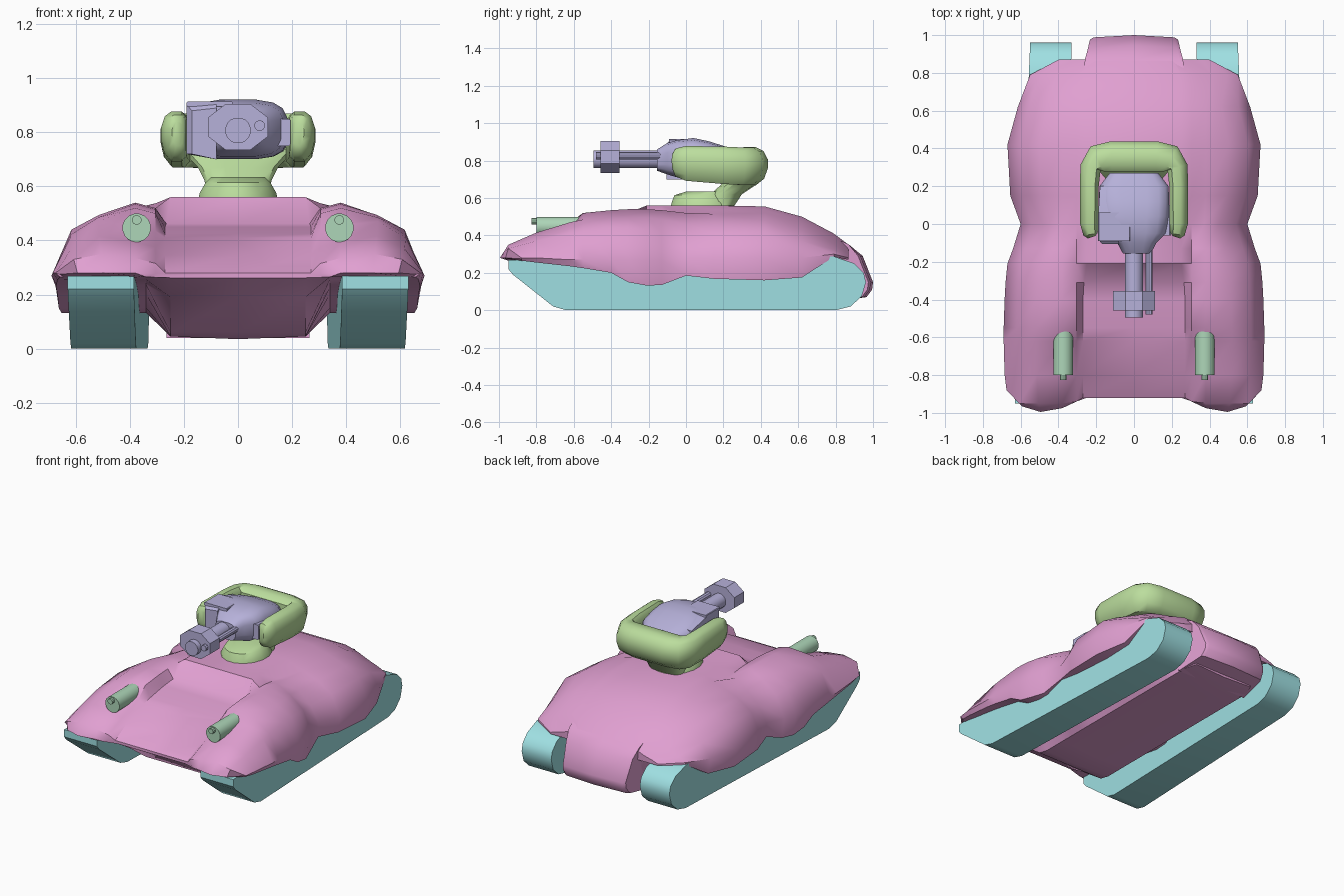
import bpy, bmesh, math
from mathutils import Vector

if "Cube" in bpy.data.objects:
    bpy.data.objects.remove(bpy.data.objects["Cube"])


def mat(name, col):
    m = bpy.data.materials.new(name)
    m.diffuse_color = (*col, 1)
    m.use_nodes = True
    m.node_tree.nodes["Principled BSDF"].inputs["Base Color"].default_value = m.diffuse_color
    return m


PINK = mat("pink hull", (0.75, 0.35, 0.64))
CYAN = mat("cyan track", (0.35, 0.75, 0.77))
GREEN = mat("leaf green", (0.50, 0.73, 0.34))
LILAC = mat("lilac", (0.47, 0.44, 0.70))
PALE = mat("pale green", (0.42, 0.67, 0.48))


def loft(name, rings, material, angle=35, caps=None):
    """Skin a list of equal-length vertex rings and cap both ends."""
    bm = bmesh.new()
    vr = [[bm.verts.new(p) for p in r] for r in rings]
    n = len(vr[0])
    for a, b in zip(vr, vr[1:]):
        for i in range(n):
            j = (i + 1) % n
            bm.faces.new((a[i], a[j], b[j], b[i]))
    for cap in caps or [range(n)]:
        bm.faces.new([vr[0][i] for i in cap][::-1])
    bm.faces.new(vr[-1])
    bmesh.ops.remove_doubles(bm, verts=bm.verts, dist=0.0005)
    bmesh.ops.recalc_face_normals(bm, faces=bm.faces)
    me = bpy.data.meshes.new(name)
    bm.to_mesh(me)
    bm.free()
    me.materials.append(material)
    ob = bpy.data.objects.new(name, me)
    bpy.context.collection.objects.link(ob)
    bpy.ops.object.select_all(action='DESELECT')
    ob.select_set(True)
    bpy.context.view_layer.objects.active = ob
    bpy.ops.object.shade_smooth_by_angle(angle=math.radians(angle))
    return ob


def oval(rx, ry, n=12, power=1.0):
    """2D superellipse outline, power < 1 makes it boxier."""
    pts = []
    for k in range(n):
        a = 2 * math.pi * (k + 0.5) / n
        c, s = math.cos(a), math.sin(a)
        pts.append((math.copysign(abs(c) ** power, c) * rx,
                    math.copysign(abs(s) ** power, s) * ry))
    return pts


def tube_y(name, x, z, r, y0, y1, material, n=16):
    return loft(name, [[(x + u, y, z + v) for u, v in oval(r, r, n)] for y in (y0, y1)], material)


def block(name, x0, x1, y0, y1, z0, z1, material, c=0.015):
    """Box along y with chamfered long edges."""
    sec = [(x0 + c, z0), (x1 - c, z0), (x1, z0 + c), (x1, z1 - c),
           (x1 - c, z1), (x0 + c, z1), (x0, z1 - c), (x0, z0 + c)]
    return loft(name, [[(x, y, z) for x, z in sec] for y in (y0, y1)], material)


# Hull: y, centre z, trough x, crest z, shoulder z, edge z, half width, widest z, skirt z, belly z
stations = [
    (-1.00, .275, .27, .28, .28, .28, .66, .275, .265, .268),
    (-0.95, .28, .27, .335, .35, .33, .675, .28, .265, .262),
    (-0.80, .345, .27, .395, .415, .37, .685, .28, .255, .19),
    (-0.62, .41, .27, .455, .47, .41, .69, .27, .235, .06),
    (-0.55, .425, .27, .52, .485, .42, .69, .27, .225, .045),
    (-0.40, .45, .27, .535, .495, .44, .685, .27, .20, .045),
    (-0.31, .462, .265, .54, .495, .44, .68, .27, .15, .045),
    (-0.21, .56, .25, .54, .495, .43, .67, .27, .132, .045),
    (-0.13, .56, .25, .535, .485, .41, .64, .27, .135, .045),
    (0.00, .56, .25, .52, .46, .38, .60, .28, .185, .045),
    (0.15, .56, .25, .515, .475, .41, .655, .28, .168, .045),
    (0.42, .555, .25, .52, .48, .42, .67, .28, .16, .045),
    (0.62, .50, .25, .47, .43, .37, .615, .28, .175, .045),
    (0.79, .41, .25, .385, .355, .325, .55, .30, .285, .045),
    (0.87, .35, .20, .33, .31, .295, .40, .28, .27, .05),
]
nose = (-.92, -.92, -.94, -.975, -.995, -.965, -.88, -.88, -.95, -.92, -.92)  # rounded fronts
rings = []
for y, zc, xb, zk, zd, ze, w, zw, zs, zb in stations:
    lip = max(zk - .02, .277) if y < .1 else (zc + zk) / 2
    half = [(0, zc), (xb, zc), (min(.305, .54 * w), lip), (min(.38, .62 * w), zk), (.75 * w, zd),
            (.9 * w, ze), (w, zw), (max(.975 * w, min(w, .598)), zs), (min(.34, .6 * w), zs),
            (min(.25, .55 * w), zb), (0, zb - (.01 if zb < .06 else 0))]
    pts = [(x, max(y, lim), z) for (x, z), lim in zip(half, nose)]
    rings.append(pts + [(-x, yy, z) for x, yy, z in pts[-2:0:-1]])
caps = [(0, 1, 9, 10), (1, 2, 3, 8, 9), (3, 4, 5, 7, 8), (5, 6, 7)]
caps += [[(20 - i) % 20 for i in c][::-1] for c in caps]
loft("hull", rings, PINK, 40, caps)

# Rear hull section between the tracks, tapering backwards
tail = [(.75, .405), (.87, .352), (.93, .29), (.985, .15), (.98, .11), (.95, .07), (.75, .04)]
loft("hull_tail", [[(s * (.265 - .035 * max(0, (y - .85) / .15)), y + (d if y > .9 else 0), z)
                    for y, z in tail]
                   for s, d in ((-1, -.01), (-.92, .003), (0, .015), (.92, .003), (1, -.01))], PINK)

# Tracks, slightly closer together at the rear
side = [(-.95, .268), (-.95, .22), (-.925, .19), (-.71, .02), (-.64, 0), (.80, 0), (.88, .02),
        (.94, .075), (.962, .15), (.95, .20), (.90, .25), (.79, .288), (.5, .29), (-.7, .27)]
for s, label in ((1, "left"), (-1, "right")):
    def lean(xf, xr):
        return [(s * (xf + (xr - xf) * (y + .95) / 1.9), y, z) for y, z in side]
    loft("track_" + label, [lean(.385, .33), lean(.63, .55)], CYAN)

    # Fender guns
    tube_y("fender_gun_" + label, s * .375, .447, .053, -.80, -.56, PALE)
    tube_y("fender_gun_tip_" + label, s * .375, .476, .018, -.825, -.79, PALE, 10)


# Turret foot and the neck leaning back
def stack(name, levels, power):
    loft(name, [[(u, cy + v, z) for u, v in oval(rx, ry, 16, power)]
                for z, cy, rx, ry in levels], GREEN)


stack("turret_foot", [(.55, .09, .15, .175), (.575, .09, .145, .17), (.615, .09, .122, .155),
                      (.635, .12, .10, .12)], 1)
stack("turret_neck", [(.56, .19, .12, .07), (.62, .215, .125, .085), (.67, .28, .15, .095),
                      (.72, .33, .20, .09), (.78, .36, .20, .06)], .7)

# U-shaped yoke: x, y, z, half thickness, half height, then mirrored
arm = [(.225, -.07, .795, .02, .045), (.230, -.055, .79, .038, .075), (.237, 0, .785, .048, .093),
       (.237, .2, .775, .05, .10), (.230, .30, .77, .055, .10), (.195, .345, .77, .075, .10),
       (.12, .358, .77, .08, .102)]
path = arm + [(-x, *r) for x, *r in arm[::-1]]
rings = []
for i, (x, y, z, t, h) in enumerate(path):
    a, b = path[max(i - 1, 0)], path[min(i + 1, len(path) - 1)]
    d = Vector((b[0] - a[0], b[1] - a[1], 0)).normalized()
    # The outer side bulges, the inner side is flat
    rings.append([(x + d.y * u, y - d.x * u, z + v)
                  for u, v in ((-t, -h * .75), (-t * .6, -h), (t * .2, -h), (t * .75, -h * .65),
                               (t, -h * .1), (t, h * .35), (t * .7, h * .8), (t * .2, h),
                               (-t * .6, h), (-t, h * .75))])
loft("turret_yoke", rings, GREEN, 45)

# Gun head: y, centre x, half width, low z, high z
head = [(-.155, .015, .075, .745, .86), (-.10, .015, .105, .725, .895), (-.05, 0, .17, .71, .91),
        (.04, 0, .185, .70, .922), (.12, 0, .188, .70, .905), (.20, 0, .185, .705, .88),
        (.27, 0, .13, .73, .85)]
loft("gun_head", [[(cx + u, y, (lo + hi) / 2 + v) for u, v in oval(w, (hi - lo) / 2, 16, .6)]
                  for y, cx, w, lo, hi in head], LILAC, 40)

# Cheek on one side of the head, sight box on the other
loft("head_cheek", [[(x, y, z) for x, z in ((-.19 + c, .72), (-.08, .70), (-.08, t),
                                           (-.19 + c, t - .01))]
                    for y, c, t in ((-.105, .02, .89), (-.08, 0, .912), (.04, 0, .915),
                                    (.2, .01, .87))], LILAC)
block("head_top_plate", -.19, -.02, -.09, .06, .895, .915, LILAC, .004)
block("sight_box", .12, .195, -.06, .10, .75, .85, LILAC, .006)

# Main barrel with brake and the thin second barrel
tube_y("main_barrel", 0, .807, .048, -.40, -.12, LILAC)
tube_y("main_muzzle", 0, .807, .048, -.495, -.44, LILAC)
tube_y("second_barrel", .08, .825, .02, -.48, -.12, LILAC, 10)
loft("muzzle_brake", [[(u, y, .82 + v) for u, v in oval(.12, .092, 8, 1)]
                      for y in (-.458, -.355)], LILAC)
